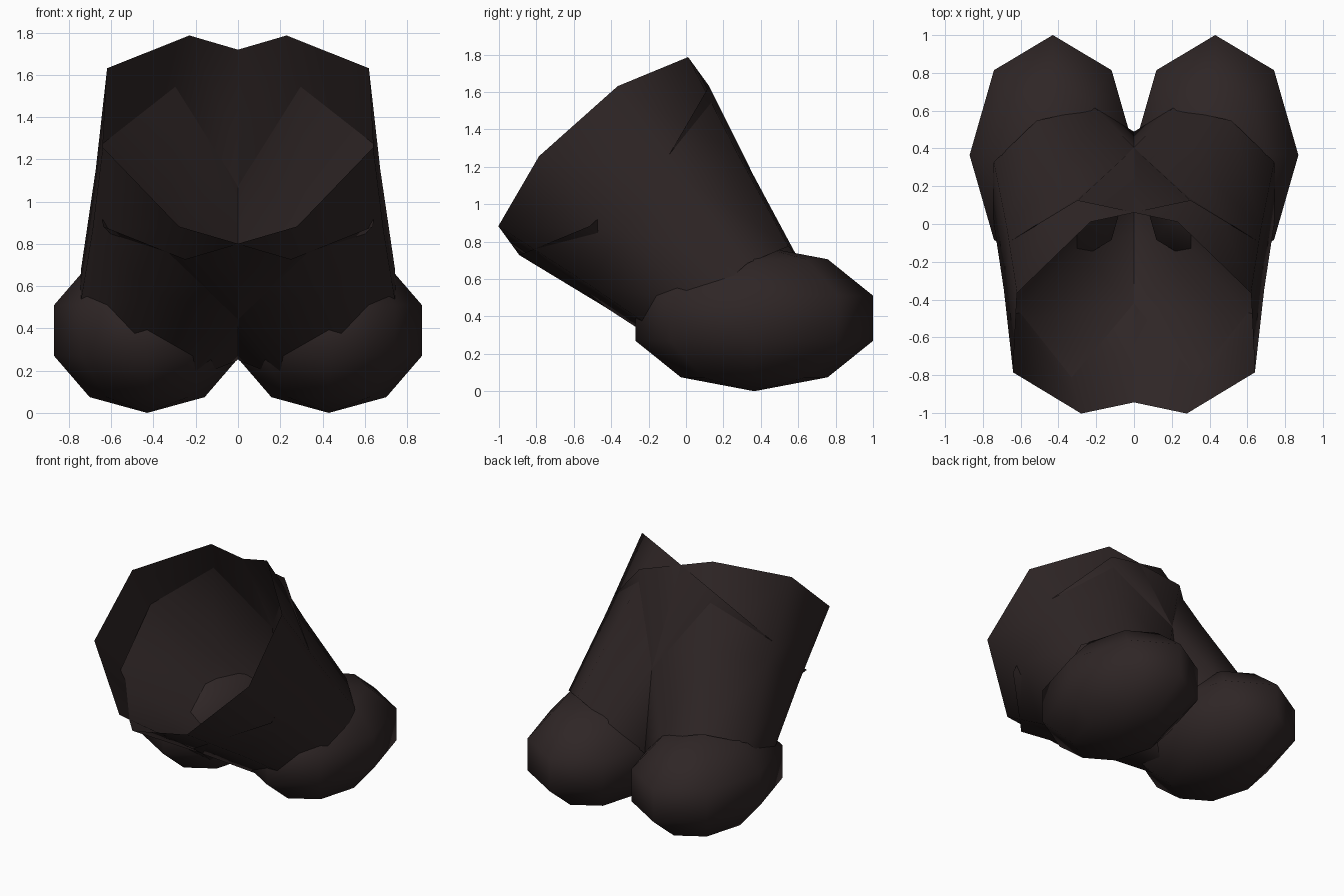
import bpy, bmesh, math
from mathutils import Vector, Matrix

cube = bpy.data.objects.get("Cube")
if cube:
    bpy.data.objects.remove(cube, do_unlink=True)

# One dark brown for everything
brown = bpy.data.materials.new("dark_brown")
brown.use_nodes = True
colour = (0.028, 0.019, 0.019, 1)
brown.diffuse_color = colour
bsdf = brown.node_tree.nodes["Principled BSDF"]
bsdf.inputs["Base Color"].default_value = colour
bsdf.inputs["Roughness"].default_value = 0.8

SIDES = 8
TOP = Vector((-0.01, -0.44, 1.257))
AXIS = Vector((0.34, 0.64, -0.70)).normalized()
OUT = Vector((0.94, -0.203, 0.279))
OUT = (OUT - AXIS * OUT.dot(AXIS)).normalized()
ACROSS = AXIS.cross(OUT)


def finish(bm, name, side):
    """Flip to the chosen side, shade smooth and colour."""
    if side < 0:
        bmesh.ops.transform(bm, matrix=Matrix.Scale(-1, 4, (1, 0, 0)), verts=bm.verts)
        bmesh.ops.reverse_faces(bm, faces=bm.faces)
    mesh = bpy.data.meshes.new(name)
    bm.to_mesh(mesh)
    bm.free()
    mesh.materials.append(brown)
    mesh.shade_smooth()
    obj = bpy.data.objects.new(name, mesh)
    bpy.context.collection.objects.link(obj)


def leg(name, side):
    """Open eight-sided tube, tapering down to the foot."""
    bm = bmesh.new()
    rings = []
    for along, radius in ((0, 0.736), (0.57, 0.574), (1.14, 0.43)):
        ring = []
        for k in range(SIDES):
            a = (k + 0.5) * math.tau / SIDES
            spoke = OUT * math.cos(a) + ACROSS * math.sin(a)
            ring.append(bm.verts.new(TOP + AXIS * along + spoke * radius))
        rings.append(ring)
    for upper, lower in zip(rings, rings[1:]):
        for k in range(SIDES):
            n = (k + 1) % SIDES
            bm.faces.new((upper[n], upper[k], lower[k], lower[n]))
    finish(bm, name, side)


def foot(name, side):
    """Rounded low-poly foot, longer from front to back."""
    bm = bmesh.new()
    place = Matrix.Translation((0.43, 0.365, 0.39)) @ Matrix.Diagonal((0.463, 0.668, 0.39, 1))
    bmesh.ops.create_uvsphere(bm, u_segments=SIDES, v_segments=5, radius=1, matrix=place)
    finish(bm, name, side)


for word, side in (("left", 1), ("right", -1)):
    leg(word + "_leg", side)
    foot(word + "_foot", side)
